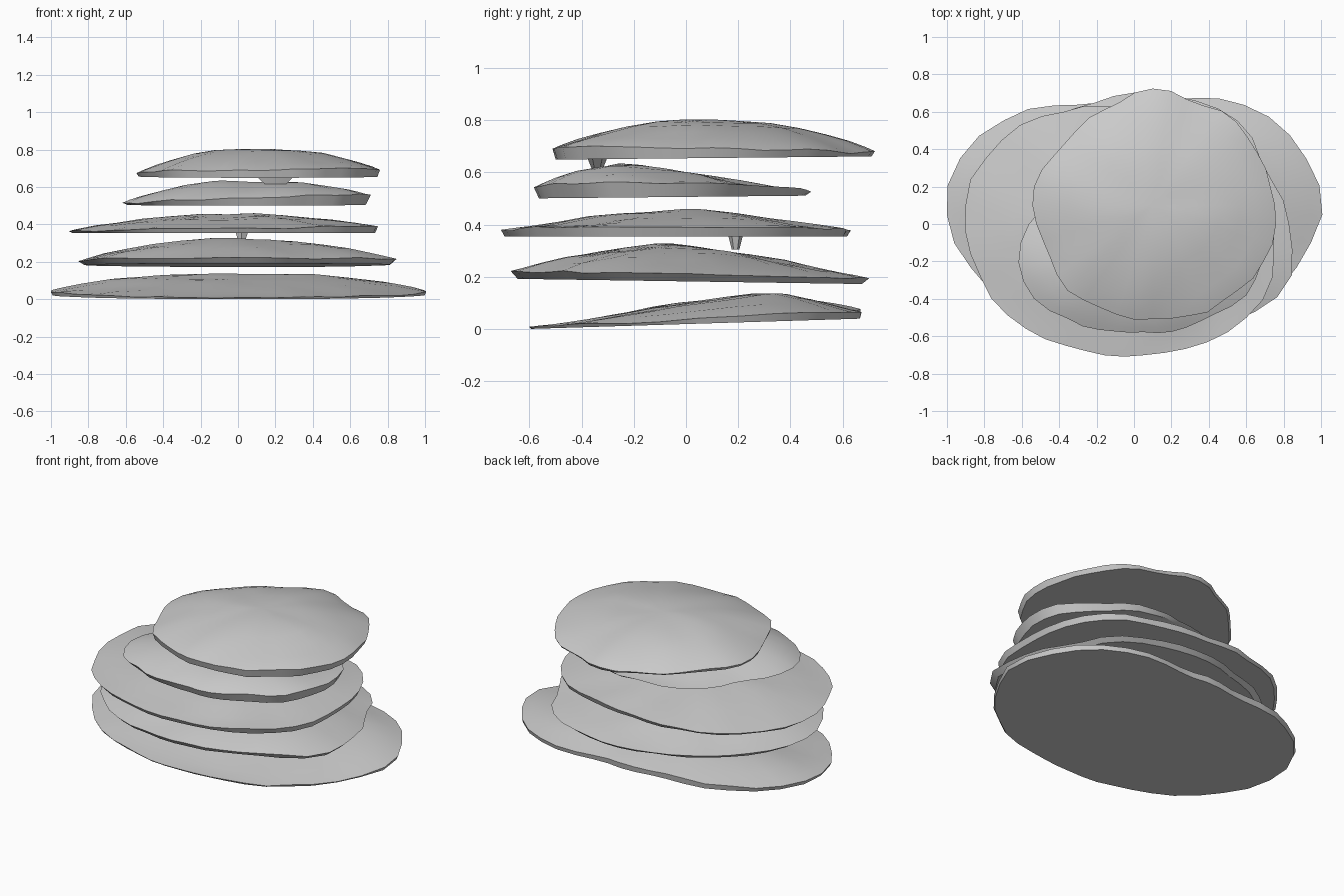
import bpy, bmesh, math
from mathutils import Vector, noise

cube = bpy.data.objects.get("Cube")
if cube:
    bpy.data.objects.remove(cube, do_unlink=True)

# One grey stone colour
stone = bpy.data.materials.new("grey stone")
stone.use_nodes = True
GREY = (0.6, 0.6, 0.6, 1)
stone.diffuse_color = GREY
stone.node_tree.nodes["Principled BSDF"].inputs["Base Color"].default_value = GREY

SEGMENTS = 40
RING_SCALES = (1, 0.94, 0.84, 0.7, 0.54, 0.36, 0.18)


def finish(obj_name, bm):
    bmesh.ops.recalc_face_normals(bm, faces=bm.faces)
    mesh = bpy.data.meshes.new(obj_name)
    bm.to_mesh(mesh)
    bm.free()
    obj = bpy.data.objects.new(obj_name, mesh)
    mesh.materials.append(stone)
    bpy.context.collection.objects.link(obj)
    bpy.ops.object.select_all(action="DESELECT")
    obj.select_set(True)
    bpy.context.view_layer.objects.active = obj
    bpy.ops.object.shade_smooth_by_angle(angle=math.radians(30))
    return obj


def radius_at(radii, turn):
    """Smoothly interpolate evenly spaced outline radii, given in hundredths."""
    n = len(radii)
    pos = turn * n
    i = int(pos)
    t = pos - i
    a, b, c, d = (radii[(i + k) % n] for k in (-1, 0, 1, 2))
    value = b + 0.5 * t * (c - a + t * (2*a - 5*b + 4*c - d + t * (3*(b - c) + d - a)))
    return value / 100


def slab(name, centre, radii, rim, base, crown, ridge=0, slopes=(0, 0), power=2,
         tilt=(0, 0), base_tilt=0, undercut=0.97, seed=0):
    """Irregular flat stone: flat underside, thin rim and a dome whose crown
    falls away to the front and back of a ridge line."""
    bm = bmesh.new()
    origin = Vector(centre)

    def crown_at(y):
        return crown - slopes[0] * max(0, ridge - y) - slopes[1] * max(0, y - ridge)

    def ring(scale, height):
        verts = []
        for s in range(SEGMENTS):
            turn = s / SEGMENTS
            angle = turn * math.tau
            way = Vector((math.cos(angle), math.sin(angle)))
            chipped = noise.noise(Vector((way.x * 4, way.y * 4, seed + 0.5)))
            flat = way * (radius_at(radii, turn) + 0.02 * chipped)
            edge = rim + tilt[0] * flat.x + tilt[1] * flat.y
            spot = origin + flat * scale
            verts.append(bm.verts.new((spot.x, spot.y, height(spot, edge, scale))))
        return verts

    def under(spot, edge, scale):
        return base + base_tilt * (spot.y - origin.y)

    def domed(spot, edge, scale):
        bump = noise.noise(Vector((spot.x * 4, spot.y * 4, seed)))
        rise = 1 - scale ** power
        return edge + rise * (crown_at(spot.y) - edge) + 0.012 * bump

    rings = [ring(undercut, under)] + [ring(s, domed) for s in RING_SCALES]
    for low, high in zip(rings, rings[1:]):
        for s in range(SEGMENTS):
            t = (s + 1) % SEGMENTS
            bm.faces.new((low[s], low[t], high[t], high[s]))
    bm.faces.new(rings[0])
    top = bm.verts.new((origin.x, origin.y, domed(origin, 0, 0)))
    for s in range(SEGMENTS):
        bm.faces.new((rings[-1][s], rings[-1][(s + 1) % SEGMENTS], top))
    return finish(name, bm)


def chip(name, place, size):
    """Small wedge of stone between two slabs."""
    bm = bmesh.new()
    bmesh.ops.create_cone(bm, cap_ends=True, segments=6, radius1=0.5, radius2=1, depth=1)
    for v in bm.verts:
        v.co = Vector(place) + Vector(a * b for a, b in zip(v.co, size))
    return finish(name, bm)


# Stacked slabs, from the ground up
slab("bottom_slab", (0, 0.05),
     [100, 95, 84, 66, 61, 65, 79, 96, 100, 90, 78, 68, 65, 68, 78, 89],
     rim=0.04, base=0.02, crown=0.143, ridge=0.3, slopes=(0.14, 0.06), power=3,
     tilt=(0, 0.05), base_tilt=0.031, undercut=0.99, seed=1)
slab("second_slab", (0, 0),
     [84, 77, 78, 73, 70, 69, 74, 80, 85, 82, 76, 70, 67, 68, 74, 88],
     rim=0.208, base=0.182, crown=0.325, ridge=-0.05, slopes=(0.03, 0.1), power=2.2,
     tilt=(0, -0.02), base_tilt=-0.015, undercut=0.96, seed=2)
slab("middle_slab", (-0.05, -0.03),
     [80, 80, 75, 68, 65, 70, 78, 85, 86, 81, 75, 69, 68, 71, 77, 82],
     rim=0.378, base=0.355, crown=0.458, slopes=(0.05, 0.05),
     tilt=(0.015, 0), undercut=0.98, seed=3)
slab("fourth_slab", (0.05, -0.1),
     [66, 65, 60, 60, 57, 58, 58, 57, 66, 67, 58, 51, 48, 50, 55, 63],
     rim=0.535, base=0.505, crown=0.64, ridge=-0.25, slopes=(0, 0.15), power=2.5,
     tilt=(0.04, -0.015), base_tilt=0.01, undercut=0.96, seed=4)
slab("top_slab", (0.1, 0.1),
     [65, 64, 62, 60, 62, 57, 58, 61, 64, 61, 64, 62, 61, 63, 65, 67],
     rim=0.683, base=0.655, crown=0.803, ridge=0.05, slopes=(0.04, 0.03), power=2.6,
     tilt=(0.01, -0.015), base_tilt=0.01, undercut=0.98, seed=5)

# Wedges bridging the gaps
chip("lower_wedge", (0.02, 0.19, 0.335), (0.04, 0.03, 0.06))
chip("upper_wedge", (0.2, -0.34, 0.635), (0.12, 0.04, 0.05))
